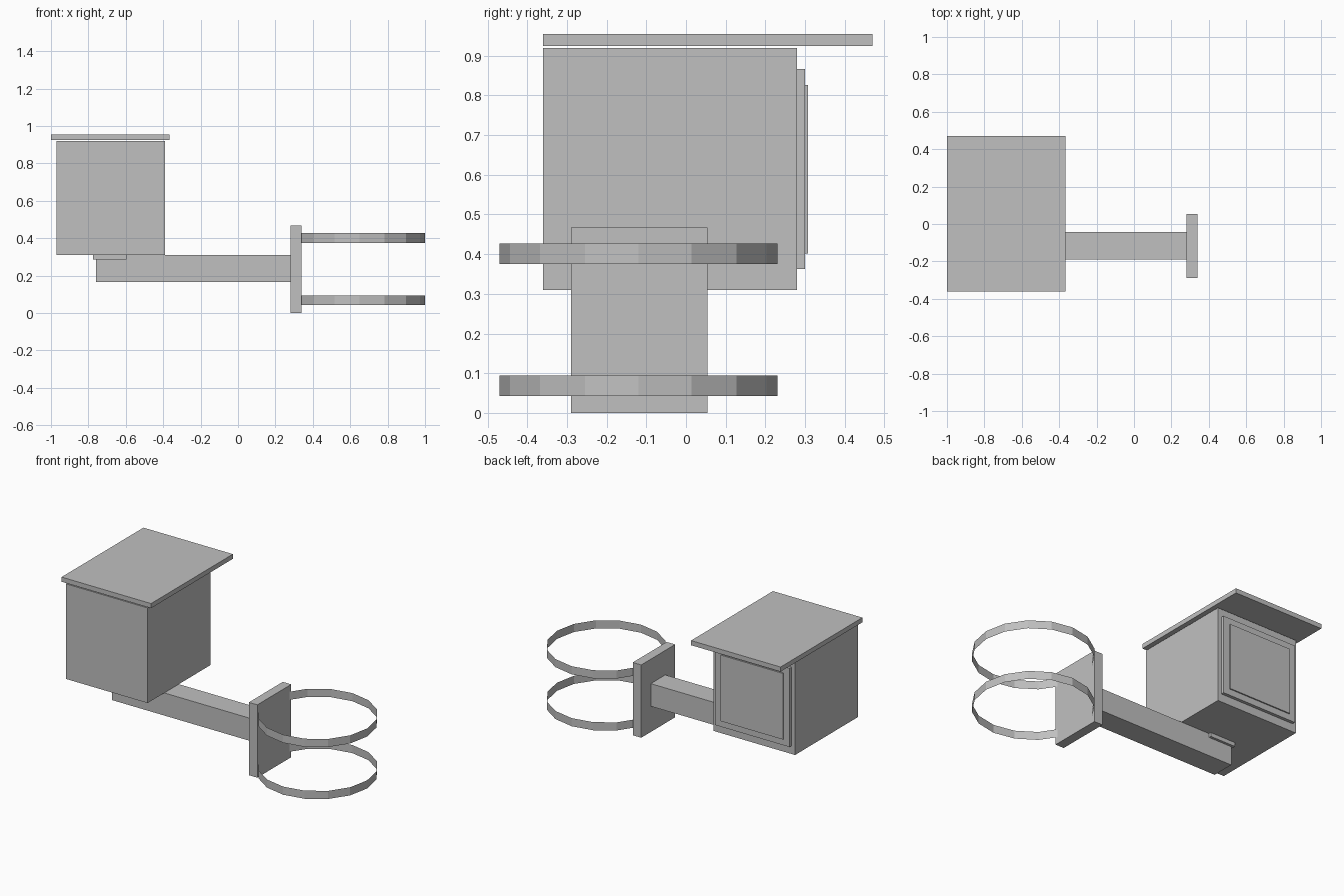
import bpy
import bmesh
from mathutils import Vector

cube = bpy.data.objects.get("Cube")
if cube:
    bpy.data.objects.remove(cube, do_unlink=True)

grey = bpy.data.materials.new("plain grey")
grey.use_nodes = True
colour = (0.53, 0.53, 0.53, 1)
grey.diffuse_color = colour
grey.node_tree.nodes["Principled BSDF"].inputs["Base Color"].default_value = colour


def finish(name, bm):
    mesh = bpy.data.meshes.new(name)
    bm.to_mesh(mesh)
    bm.free()
    mesh.materials.append(grey)
    obj = bpy.data.objects.new(name, mesh)
    bpy.context.collection.objects.link(obj)
    return obj


def box(name, x, y, z):
    """Block between the given (low, high) limits on each axis."""
    bm = bmesh.new()
    bmesh.ops.create_cube(bm, size=1)
    size = Vector([b - a for a, b in (x, y, z)])
    middle = Vector([(a + b) / 2 for a, b in (x, y, z)])
    bmesh.ops.scale(bm, vec=size, verts=bm.verts)
    bmesh.ops.translate(bm, vec=middle, verts=bm.verts)
    return finish(name, bm)


def band(name, centre, radius, height):
    """Thin open strap, sixteen flat facets around."""
    bm = bmesh.new()
    bmesh.ops.create_cone(bm, cap_ends=False, segments=16,
                          radius1=radius, radius2=radius, depth=height)
    bmesh.ops.translate(bm, vec=centre, verts=bm.verts)
    return finish(name, bm)


# Housing with its overhanging roof
box("housing", (-0.97, -0.39), (-0.36, 0.28), (0.31, 0.92))
box("roof", (-1, -0.365), (-0.36, 0.47), (0.925, 0.955))

# Stepped door on the back
box("door_frame", (-0.945, -0.415), (0.28, 0.3), (0.362, 0.867))
box("door_panel", (-0.903, -0.46), (0.3, 0.308), (0.402, 0.826))

# Support arm with the mount under the housing
box("arm", (-0.76, 0.28), (-0.19, -0.043), (0.165, 0.31))
box("mount_pad", (-0.775, -0.595), (-0.207, -0.027), (0.285, 0.31))

# Pole plate and its two straps
box("pole_plate", (0.28, 0.34), (-0.29, 0.054), (0, 0.467))
for name, z in (("lower_strap", 0.068), ("upper_strap", 0.401)):
    band(name, (0.65, -0.12, z), 0.35, 0.052)
